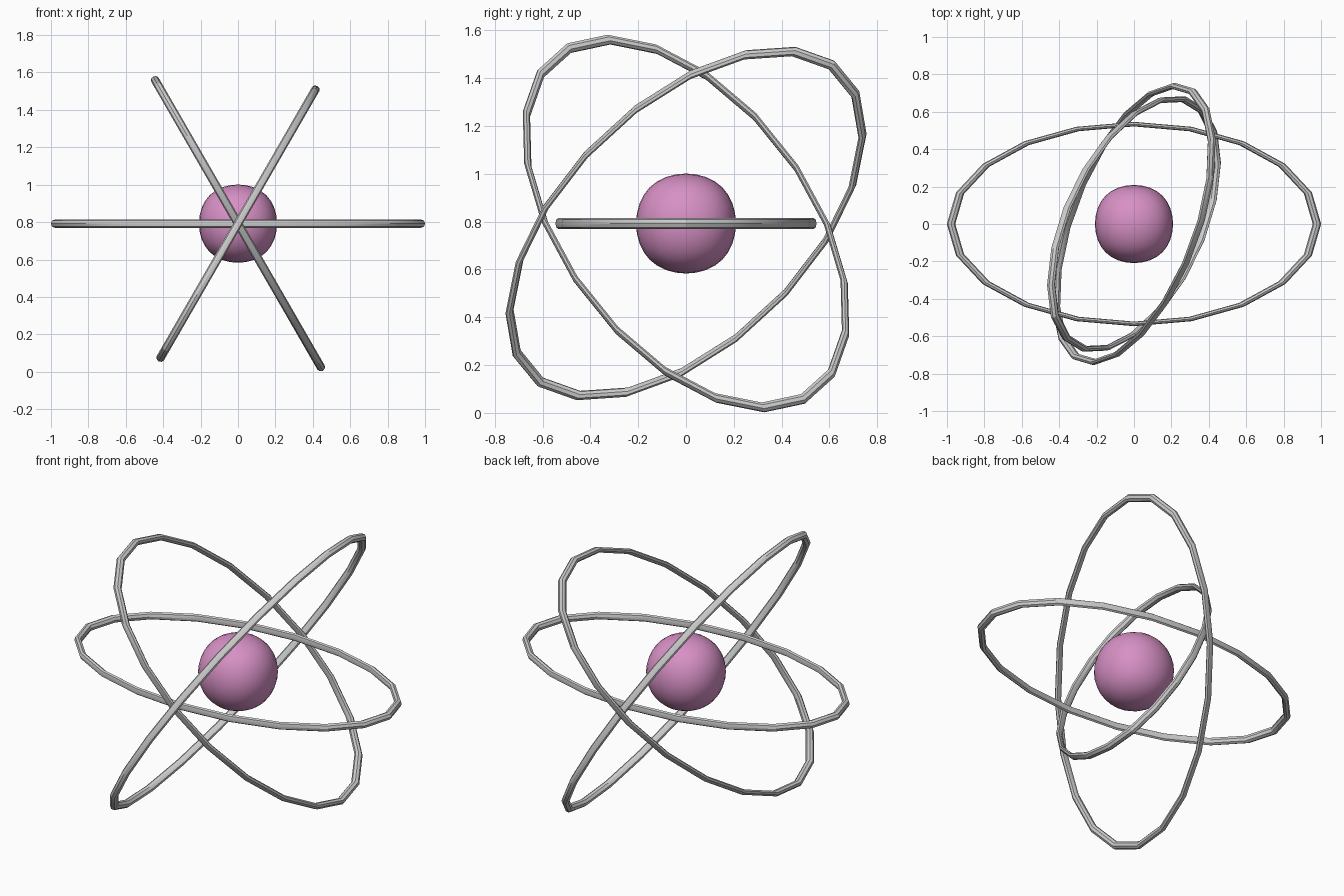
import bpy
from math import radians
from mathutils import Matrix, Vector

if "Cube" in bpy.data.objects:
    bpy.data.objects.remove(bpy.data.objects["Cube"])

CENTRE = Vector((0, 0, 0.792))


def orbit(name, tilt, spin):
    """Flattened ring: spun in its own plane, then tilted about the y axis."""
    bpy.ops.mesh.primitive_torus_add(major_radius=0.978, minor_radius=0.0225,
                                     major_segments=20, minor_segments=8)
    ob = bpy.context.object
    ob.name = name
    ob.data.transform(Matrix.Rotation(radians(tilt), 4, 'Y')
                      @ Matrix.Rotation(radians(spin), 4, 'Z')
                      @ Matrix.Diagonal((1, 0.546, 1, 1)))
    ob.location = CENTRE
    bpy.ops.object.shade_smooth_by_angle(angle=radians(30))
    return ob


# three electron orbits
orbit("orbit_level", 0, 0)
orbit("orbit_left", 60, 30)
orbit("orbit_right", -60, 38.5)

# nucleus: rounded cube ball
bpy.ops.mesh.primitive_cube_add(size=0.498, location=CENTRE)
nucleus = bpy.context.object
nucleus.name = "nucleus"
sub = nucleus.modifiers.new("round", 'SUBSURF')
sub.levels = sub.render_levels = 3
bpy.ops.object.shade_smooth()

pink = bpy.data.materials.new("pink")
pink.diffuse_color = (0.68, 0.28, 0.56, 1)
pink.use_nodes = True
pink.node_tree.nodes["Principled BSDF"].inputs["Base Color"].default_value = pink.diffuse_color
nucleus.data.materials.append(pink)
